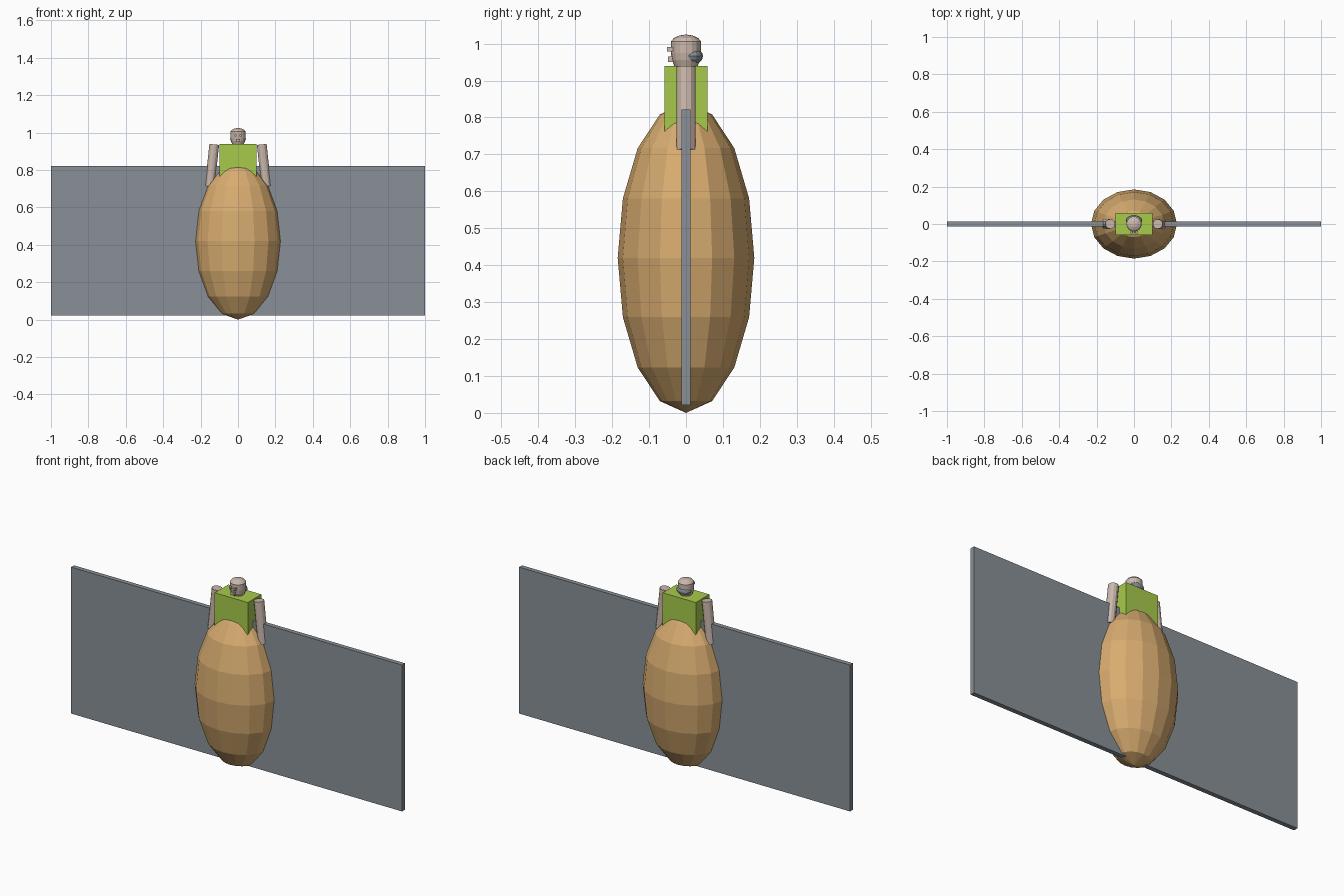
import bpy, math
from mathutils import Vector

cube = bpy.data.objects.get("Cube")
if cube:
    bpy.data.objects.remove(cube, do_unlink=True)


def material(name, colour):
    m = bpy.data.materials.new(name)
    m.use_nodes = True
    m.diffuse_color = (*colour, 1)
    m.node_tree.nodes["Principled BSDF"].inputs["Base Color"].default_value = (*colour, 1)
    return m


tan = material("tan", (0.68, 0.41, 0.16))
green = material("green", (0.39, 0.6, 0.07))
grey = material("slate grey", (0.25, 0.28, 0.31))
skin = material("pale skin", (0.6, 0.48, 0.41))


def finish(name, mat):
    ob = bpy.context.object
    ob.name = name
    ob.data.materials.append(mat)
    return ob


def box(name, mat, centre, size):
    bpy.ops.mesh.primitive_cube_add(size=1, location=centre)
    bpy.context.object.scale = size
    return finish(name, mat)


def ellipsoid(name, mat, centre, radii, segments, rings):
    bpy.ops.mesh.primitive_uv_sphere_add(segments=segments, ring_count=rings, location=centre)
    bpy.context.object.scale = radii
    return finish(name, mat)


def rod(name, mat, start, end, radius, sides=12):
    a, b = Vector(start), Vector(end)
    bpy.ops.mesh.primitive_cylinder_add(vertices=sides, radius=radius, depth=(b - a).length,
                                        location=(a + b) / 2)
    bpy.context.object.rotation_euler = (b - a).to_track_quat("Z", "Y").to_euler()
    return finish(name, mat)


def lathe(name, mat, profile, sides):
    verts = [(r * math.cos(math.tau * i / sides), r * math.sin(math.tau * i / sides), z)
             for r, z in profile for i in range(sides)]
    faces = [(k * sides + i, k * sides + (i + 1) % sides,
              (k + 1) * sides + (i + 1) % sides, (k + 1) * sides + i)
             for k in range(len(profile) - 1) for i in range(sides)]
    faces += [tuple(reversed(range(sides))), tuple(range(len(verts) - sides, len(verts)))]
    mesh = bpy.data.meshes.new(name)
    mesh.from_pydata(verts, [], faces)
    ob = bpy.data.objects.new(name, mesh)
    bpy.context.collection.objects.link(ob)
    mesh.materials.append(mat)
    return ob


# Faceted lower body and wide flat panel
ellipsoid("body", tan, (0, 0, 0.42), (0.23, 0.185, 0.42), 16, 8)
box("panel", grey, (0, 0, 0.422), (2, 0.025, 0.8))

# Torso and arms
box("torso", green, (0, 0, 0.84), (0.2, 0.117, 0.2))
for side, label in ((1, "left"), (-1, "right")):
    rod(label + "_arm", skin, (side * 0.127, 0, 0.937), (side * 0.151, 0, 0.712), 0.026)

# Head with a domed crown
lathe("head", skin, [(0.03, 0.935), (0.038, 0.955), (0.041, 0.975), (0.041, 1.006),
                     (0.033, 1.015), (0.018, 1.022), (0.004, 1.024)], 16)
ellipsoid("hair_bun", grey, (0, 0.018, 0.966), (0.042, 0.028, 0.022), 16, 8)

# Raised face details
for side, label in ((1, "left"), (-1, "right")):
    box(label + "_eye", skin, (side * 0.014, -0.042, 0.985), (0.01, 0.018, 0.012))
box("mouth", skin, (0, -0.042, 0.958), (0.022, 0.014, 0.015))
